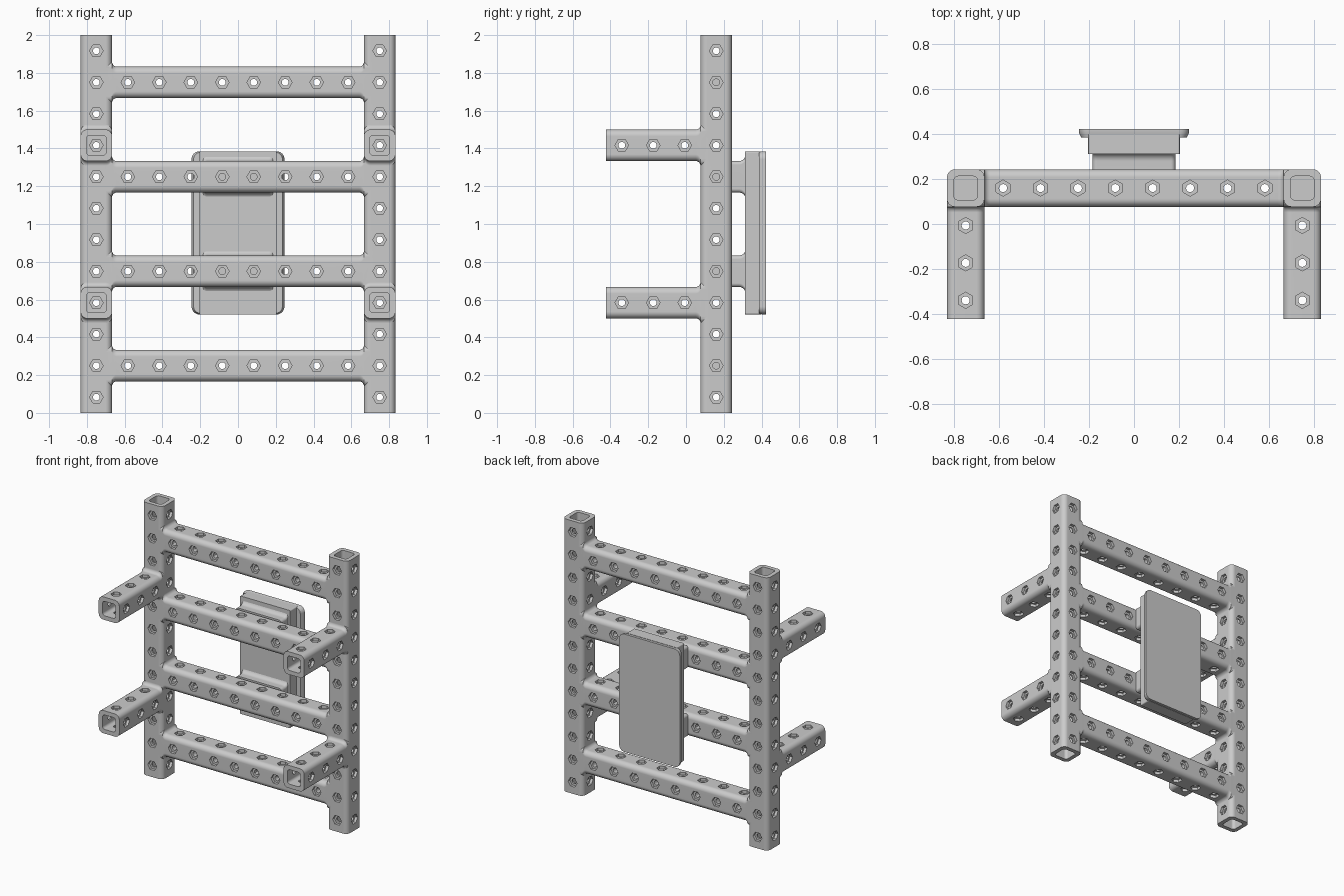
import bpy, bmesh
from math import sin, cos, pi

cube = bpy.data.objects.get("Cube")
if cube:
    bpy.data.objects.remove(cube, do_unlink=True)

grey = bpy.data.materials.new("plain grey")
grey.use_nodes = True
grey.diffuse_color = (0.6, 0.6, 0.6, 1)
grey.node_tree.nodes["Principled BSDF"].inputs["Base Color"].default_value = (0.6, 0.6, 0.6, 1)

PITCH = 1 / 6
HALF = PITCH / 2          # half the tube width
ROUND = 0.035             # tube edge radius
BORE = 0.053              # half the tube cavity
FILLET = 0.025
POST_X = 0.75
FRAME_Y = 0.16
FRONT_Y = FRAME_Y - HALF - 3 * PITCH
AXES = {"x": (0, 1, 2), "y": (1, 0, 2), "z": (2, 1, 0)}


# Cross-sections
def rounded(hu, hv, r, steps=6):
    pts = []
    for k, (su, sv) in enumerate(((1, 1), (-1, 1), (-1, -1), (1, -1))):
        for i in range(steps + 1):
            a = (k + i / steps) * pi / 2
            pts.append((su * (hu - r) + r * cos(a), sv * (hv - r) + r * sin(a)))
    return pts


def polygon(r, hexagon):
    pts = []
    for i in range(12):
        d = r * cos(pi / 6) if hexagon and i % 2 else r
        pts.append((d * cos(i * pi / 6), d * sin(i * pi / 6)))
    return pts


# Solid lofted through (position, section) pairs along an axis
def loft(bm, axis, centre, sections):
    a, u, v = AXES[axis]
    rings = []
    for t, pts in sections:
        ring = []
        for pu, pv in pts:
            co = list(centre)
            co[a] += t
            co[u] += pu
            co[v] += pv
            ring.append(bm.verts.new(co))
        rings.append(ring)
    n = len(rings[0])
    for low, high in zip(rings, rings[1:]):
        for i in range(n):
            j = (i + 1) % n
            bm.faces.new((low[i], low[j], high[j], high[i]))
    bm.faces.new(rings[0][::-1])
    bm.faces.new(rings[-1])


def make(name, bm):
    bmesh.ops.recalc_face_normals(bm, faces=bm.faces)
    mesh = bpy.data.meshes.new(name)
    bm.to_mesh(mesh)
    bm.free()
    mesh.materials.append(grey)
    obj = bpy.data.objects.new(name, mesh)
    bpy.context.collection.objects.link(obj)
    return obj


def activate(obj):
    bpy.ops.object.select_all(action="DESELECT")
    obj.select_set(True)
    bpy.context.view_layer.objects.active = obj


def combine(obj, bm, operation):
    tool = make("helper", bm)
    tool.hide_render = True
    mod = obj.modifiers.new("combine", "BOOLEAN")
    mod.operation = operation
    mod.solver = "EXACT"
    mod.object = tool
    activate(obj)
    bpy.ops.object.modifier_apply(modifier=mod.name)
    bpy.data.objects.remove(tool, do_unlink=True)


def finish(obj):
    activate(obj)
    bpy.ops.object.shade_smooth_by_angle()
    mod = obj.modifiers.new("even shading", "WEIGHTED_NORMAL")
    mod.keep_sharp = True


# Fillet that widens a bar in height as it reaches a face
def flare(face, hu, hv, edge, r, steps=5):
    out = []
    for i in range(steps + 1):
        a = i / steps * pi / 2
        grow = r * (1 - cos(a))
        out.append((face - r + r * sin(a), rounded(hu, hv + grow, edge)))
    return out


def bolt_hole(bm, axis, centre):
    floor, end = HALF - 0.02, HALF + 0.016
    nut, hole = polygon(0.036, True), polygon(0.018, False)
    loft(bm, axis, centre, [(-end, nut), (-floor, nut), (-floor, hole),
                            (floor, hole), (floor, nut), (end, nut)])


rung_heights = [0.25, 0.75, 1.25, 1.75]
arm_heights = [3.5 * PITCH, 8.5 * PITCH]
post_stations = [(k + 0.5) * PITCH for k in range(12)]
rung_stations = [(k - 3.5) * PITCH for k in range(8)]
arm_stations = [FRONT_Y + (k + 0.5) * PITCH for k in range(3)]
tube = rounded(HALF, HALF, ROUND)
cavity = rounded(BORE, BORE, 0.02)

# Posts
bm = bmesh.new()
for x in (-POST_X, POST_X):
    loft(bm, "z", (x, FRAME_Y, 0), [(0, tube), (2, tube)])
frame = make("rack_frame", bm)

# Rungs
bm = bmesh.new()
end = flare(POST_X - HALF, HALF, HALF, ROUND, FILLET)
end.append((0.72, end[-1][1]))
for z in rung_heights:
    loft(bm, "x", (0, FRAME_Y, z), [(-t, s) for t, s in reversed(end)] + end)
combine(frame, bm, "UNION")

# Front arms
bm = bmesh.new()
end = flare(FRAME_Y - HALF, HALF, HALF, ROUND, FILLET)
end.append((0.12, end[-1][1]))
for x in (-POST_X, POST_X):
    for z in arm_heights:
        loft(bm, "y", (x, 0, z), [(FRONT_Y, tube)] + end)
combine(frame, bm, "UNION")

# Hollow ends of posts and arms
bm = bmesh.new()
for x in (-POST_X, POST_X):
    loft(bm, "z", (x, FRAME_Y, 0), [(-0.05, cavity), (0.98, cavity)])
    loft(bm, "z", (x, FRAME_Y, 0), [(1.02, cavity), (2.05, cavity)])
    for z in arm_heights:
        loft(bm, "y", (x, 0, z), [(FRONT_Y - 0.05, cavity), (0.065, cavity)])
combine(frame, bm, "DIFFERENCE")

# Bolt holes with hexagonal recesses, one direction at a time
for axis in "xyz":
    bm = bmesh.new()
    for x in (-POST_X, POST_X):
        if axis != "z":
            for z in post_stations:
                bolt_hole(bm, axis, (x, FRAME_Y, z))
        if axis != "y":
            for z in arm_heights:
                for y in arm_stations:
                    bolt_hole(bm, axis, (x, y, z))
    if axis != "x":
        for z in rung_heights:
            for x in rung_stations:
                bolt_hole(bm, axis, (x, FRAME_Y, z))
    combine(frame, bm, "DIFFERENCE")
finish(frame)

# Brackets between the middle rungs and the back panel
for name, z in (("lower_bracket", 0.75), ("upper_bracket", 1.25)):
    bm = bmesh.new()
    end = flare(0.316, 0.185, HALF, 0.02, 0.035)
    loft(bm, "y", (0, 0, z), [(0.24, end[0][1])] + end + [(0.33, end[-1][1])])
    finish(make(name, bm))

# Back panel: core block and wider rounded plate
PANEL_Z, PANEL_H = 0.953, 0.432
bm = bmesh.new()
core = rounded(0.204, PANEL_H, 0.008)
loft(bm, "y", (0, 0, PANEL_Z), [(0.313, core), (0.4, core)])
finish(make("panel_core", bm))

bm = bmesh.new()
loft(bm, "y", (0, 0, PANEL_Z), [
    (0.386, rounded(0.235, PANEL_H - 0.006, 0.036)),
    (0.408, rounded(0.246, PANEL_H, 0.042)),
    (0.423, rounded(0.246, PANEL_H, 0.042))])
finish(make("back_panel", bm))
